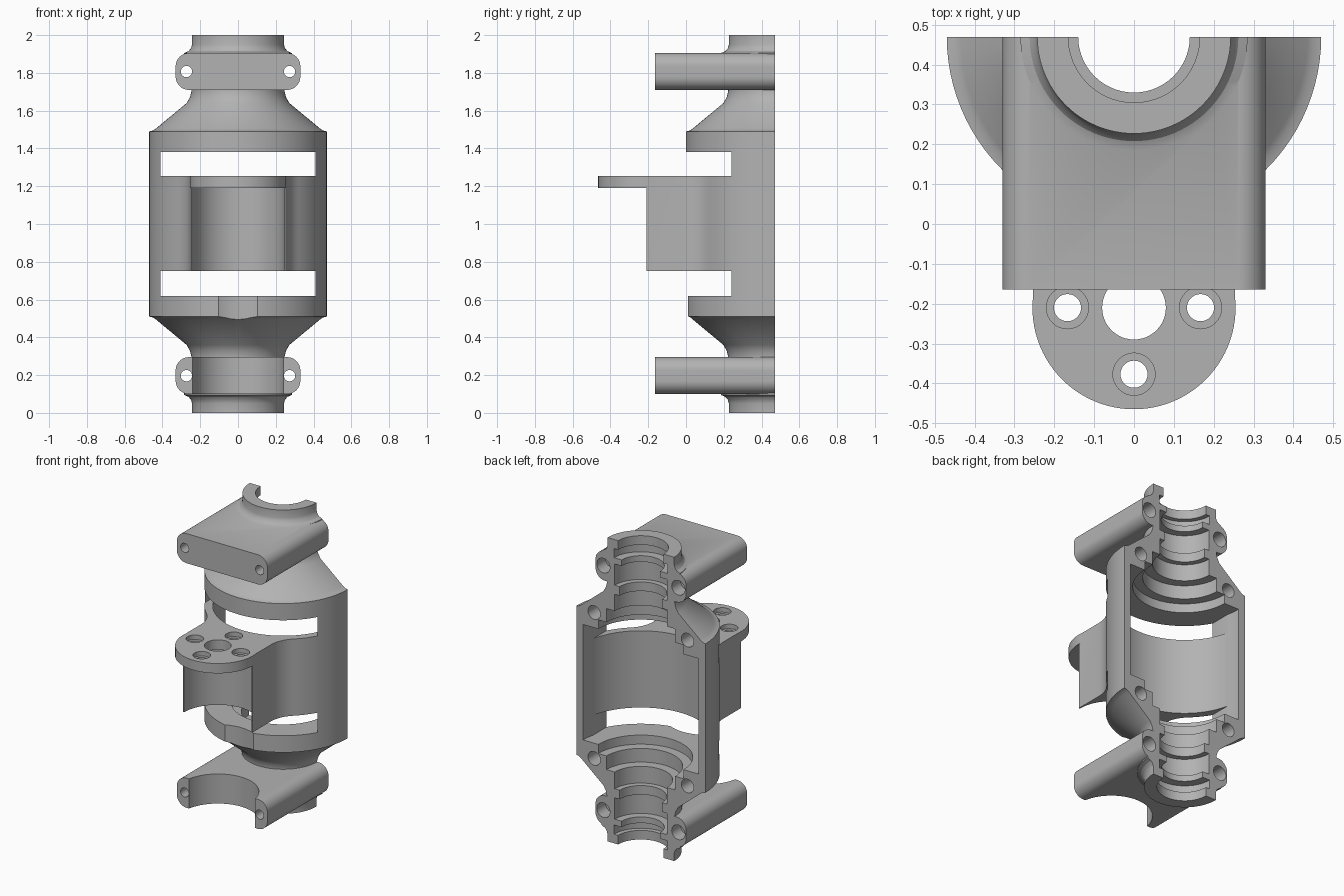
import bpy, bmesh, math

cube = bpy.data.objects.get("Cube")
if cube:
    bpy.data.objects.remove(cube, do_unlink=True)

AXIS_Y = 0.47      # split plane and shaft axis
MOTOR_Y = -0.21    # motor axis
SEG = 96

grey = bpy.data.materials.new("plain_grey")
grey.use_nodes = True
colour = (0.45, 0.45, 0.45, 1)
grey.diffuse_color = colour
grey.node_tree.nodes["Principled BSDF"].inputs["Base Color"].default_value = colour


def make(name, bm):
    bmesh.ops.recalc_face_normals(bm, faces=bm.faces)
    mesh = bpy.data.meshes.new(name)
    bm.to_mesh(mesh)
    bm.free()
    mesh.materials.append(grey)
    ob = bpy.data.objects.new(name, mesh)
    bpy.context.collection.objects.link(ob)
    return ob


def revolve(name, profile):
    """Closed solid turned around the shaft axis from (radius, z) points."""
    bm = bmesh.new()
    rings = []
    for r, z in profile:
        rings.append([bm.verts.new((r * math.cos(2 * math.pi * i / SEG),
                                    AXIS_Y + r * math.sin(2 * math.pi * i / SEG), z))
                      for i in range(SEG)])
    for a, b in zip(rings, rings[1:]):
        for i in range(SEG):
            j = (i + 1) % SEG
            bm.faces.new((a[i], a[j], b[j], b[i]))
    bm.faces.new(rings[0])
    bm.faces.new(rings[-1])
    return make(name, bm)


def prism(name, outline, lo, hi, along="z"):
    """Outline extruded along z (points are x, y) or along y (points are x, z)."""
    bm = bmesh.new()
    place = (lambda p, d: (p[0], p[1], d)) if along == "z" else (lambda p, d: (p[0], d, p[1]))
    a = [bm.verts.new(place(p, lo)) for p in outline]
    b = [bm.verts.new(place(p, hi)) for p in outline]
    bm.faces.new(a)
    bm.faces.new(b)
    for i in range(len(a)):
        j = (i + 1) % len(a)
        bm.faces.new((a[i], a[j], b[j], b[i]))
    return make(name, bm)


def arc(cx, cy, r, start, end, n=12):
    return [(cx + r * math.cos(math.radians(start + (end - start) * i / n)),
             cy + r * math.sin(math.radians(start + (end - start) * i / n)))
            for i in range(n + 1)]


def circle(cx, cy, r, n=32):
    return arc(cx, cy, r, 0, 360, n)[:-1]


def rect(x0, x1, y0, y1):
    return [(x0, y0), (x1, y0), (x1, y1), (x0, y1)]


def combine(target, tool, op):
    mod = target.modifiers.new(tool.name, "BOOLEAN")
    mod.operation, mod.solver, mod.object = op, "EXACT", tool
    bpy.context.view_layer.objects.active = target
    bpy.ops.object.modifier_apply(modifier=mod.name)
    bpy.data.objects.remove(tool, do_unlink=True)


def add(tool):
    combine(housing, tool, "UNION")


def cut(tool):
    combine(housing, tool, "DIFFERENCE")


def mirrored(half):
    """Complete an upper-half profile (listed from the top down) about z = 1."""
    return half + [(r, 2 - z) for r, z in reversed(half)]


# Turned outer shell: necks, filleted cones and barrel
housing = revolve("split_housing", mirrored([
    (0.243, 2.0), (0.243, 1.95), (0.249, 1.93), (0.262, 1.915), (0.285, 1.905),
    (0.285, 1.80), (0.245, 1.75), (0.247, 1.70), (0.255, 1.67), (0.272, 1.64),
    (0.435, 1.505), (0.45, 1.495), (0.47, 1.49)]))

# Clamp arms with rounded long edges
R = 0.07
for name, z0, z1 in (("upper_arm", 1.71, 1.905), ("lower_arm", 0.10, 0.295)):
    x = 0.33 - R
    outline = (arc(x, z1 - R, R, 0, 90) + arc(-x, z1 - R, R, 90, 180)
               + arc(-x, z0 + R, R, 180, 270) + arc(x, z0 + R, R, 270, 360))
    add(prism(name, outline, -0.165, 0.6, "y"))

# Motor block, blended into the barrel by tangent fillets
W, F = 0.253, 0.2
fx = W + F
fy = AXIS_Y - math.sqrt((0.47 + F) ** 2 - fx ** 2)
end = math.degrees(math.atan2(AXIS_Y - fy, -fx))
side = [(W, MOTOR_Y)] + arc(fx, fy, F, 180, end) + [(0.25, 0.3)]
add(prism("motor_block", side + [(-x, y) for x, y in reversed(side)], 0.75, 1.255))

# Round motor plate
add(prism("motor_plate", circle(0, MOTOR_Y, 0.255, SEG), 1.19, 1.255))

# Barrel cavity and stepped bearing bores
cut(revolve("cavity", [(0.42, 0.62), (0.42, 1.38)]))
bore = [(0.165, 2.1), (0.165, 1.94), (0.195, 1.94), (0.195, 1.88), (0.14, 1.88),
        (0.14, 1.84), (0.19, 1.84), (0.19, 1.70), (0.155, 1.70), (0.155, 1.64),
        (0.19, 1.64), (0.19, 1.53), (0.25, 1.53), (0.25, 1.44), (0.31, 1.44),
        (0.31, 1.30)]
cut(revolve("bore", mirrored(bore)))

# Barrel windows
for z0, z1 in ((0.62, 0.75), (1.255, 1.38)):
    cut(prism("window", rect(-0.41, 0.41, -0.3, 0.6), z0, z1))

# Motor clearance below the plate
cut(prism("motor_recess", circle(0, MOTOR_Y, 0.245, SEG), -0.1, 1.19))

# Motor plate holes
cut(prism("shaft_hole", circle(0, MOTOR_Y, 0.08, 48), 1.1, 1.3))
for k in range(4):
    hx = 0.167 * math.cos(k * math.pi / 2)
    hy = MOTOR_Y + 0.167 * math.sin(k * math.pi / 2)
    cut(prism("screw_hole", circle(hx, hy, 0.034), 1.1, 1.3))
    cut(prism("screw_seat", circle(hx, hy, 0.053), 1.225, 1.3))

# Bolt holes through the arms, nut pockets and shoulder holes
for s in (-1, 1):
    for z in (0.197, 1.807):
        cut(prism("bolt_hole", circle(s * 0.273, z, 0.03), -0.3, 0.7, "y"))
        cut(prism("nut_pocket", circle(s * 0.273, z, 0.048), 0.38, 0.7, "y"))
    for z in (0.52, 1.48):
        cut(prism("shoulder_hole", circle(s * 0.34, z, 0.045), 0.36, 0.7, "y"))

# Split plane
cut(prism("split", rect(-1, 1, AXIS_Y, 2), -1, 3))

bpy.ops.object.select_all(action="DESELECT")
housing.select_set(True)
bpy.context.view_layer.objects.active = housing
bpy.ops.object.shade_smooth_by_angle(angle=math.radians(25))
